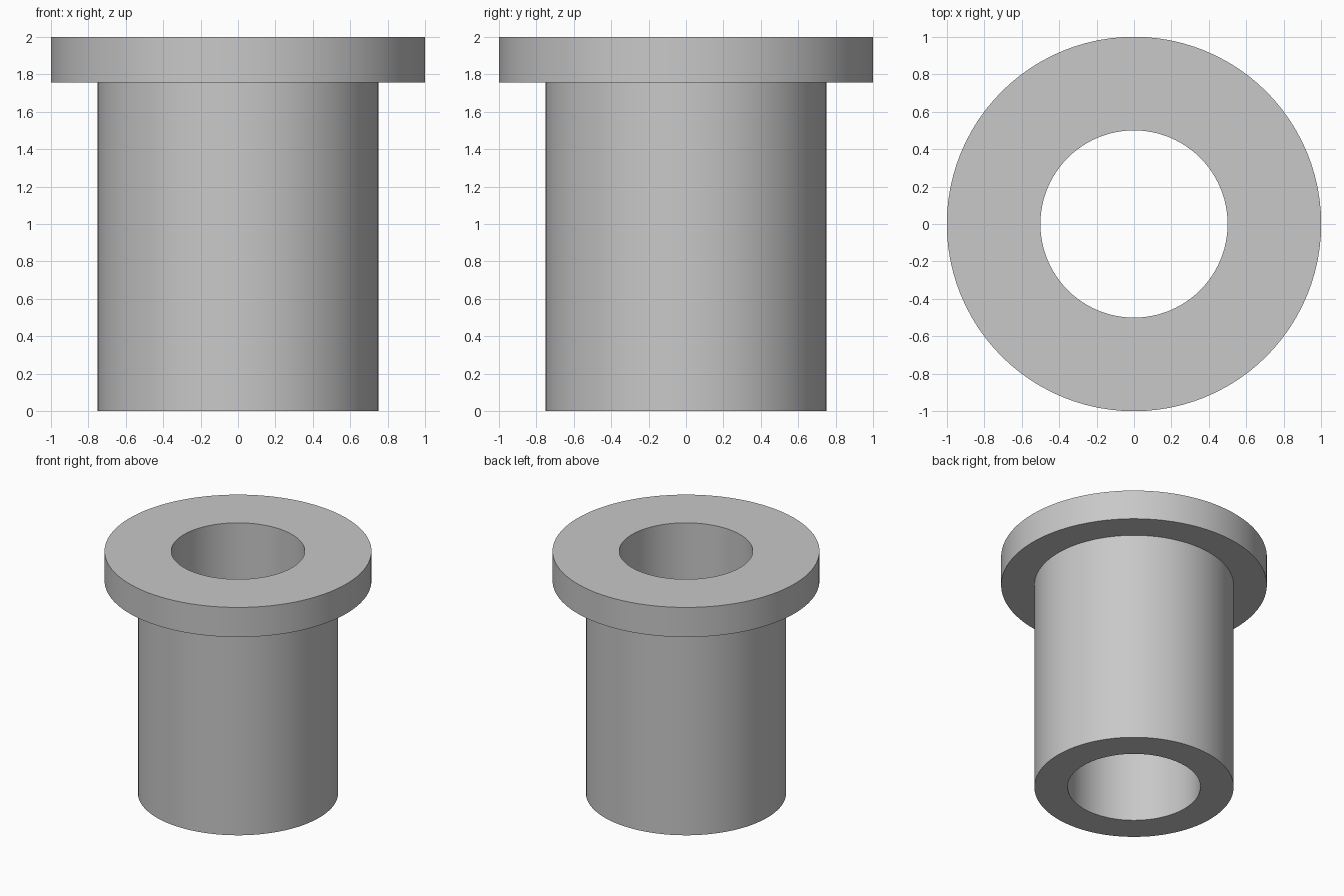
import bpy
import bmesh
from math import radians, tau
from mathutils import Vector

cube = bpy.data.objects.get("Cube")
if cube:
    bpy.data.objects.remove(cube, do_unlink=True)

# Main dimensions
SEGMENTS = 96
HEIGHT = 2.0
FLANGE_BOTTOM = 1.755
FLANGE_RADIUS, SLEEVE_RADIUS, BORE_RADIUS = 1.0, 0.75, 0.5


def flat_material(name, color):
    mat = bpy.data.materials.new(name)
    mat.use_nodes = True
    mat.diffuse_color = color
    mat.node_tree.nodes["Principled BSDF"].inputs["Base Color"].default_value = color
    return mat


def lathe(name, profile, mat):
    """Revolve a closed (radius, height) profile around the z axis."""
    bm = bmesh.new()
    verts = [bm.verts.new((r, 0, z)) for r, z in profile]
    edges = [bm.edges.new((v, verts[i - 1])) for i, v in enumerate(verts)]
    bmesh.ops.spin(bm, geom=verts + edges, cent=Vector(), axis=Vector((0, 0, 1)),
                   angle=tau, steps=SEGMENTS, use_merge=True)
    bmesh.ops.remove_doubles(bm, verts=bm.verts, dist=1e-4)
    bmesh.ops.recalc_face_normals(bm, faces=bm.faces)
    mesh = bpy.data.meshes.new(name)
    bm.to_mesh(mesh)
    bm.free()
    mesh.materials.append(mat)
    obj = bpy.data.objects.new(name, mesh)
    bpy.context.collection.objects.link(obj)
    return obj


# Flanged sleeve with a through bore, as one solid section
bushing = lathe("flanged_bushing", [
    (BORE_RADIUS, 0),
    (SLEEVE_RADIUS, 0),
    (SLEEVE_RADIUS, FLANGE_BOTTOM),
    (FLANGE_RADIUS, FLANGE_BOTTOM),
    (FLANGE_RADIUS, HEIGHT),
    (BORE_RADIUS, HEIGHT),
], flat_material("light_grey", (0.58, 0.58, 0.58, 1)))

# Smooth round walls, sharp rims
bpy.ops.object.select_all(action="DESELECT")
bushing.select_set(True)
bpy.context.view_layer.objects.active = bushing
bpy.ops.object.shade_smooth_by_angle(angle=radians(30))
